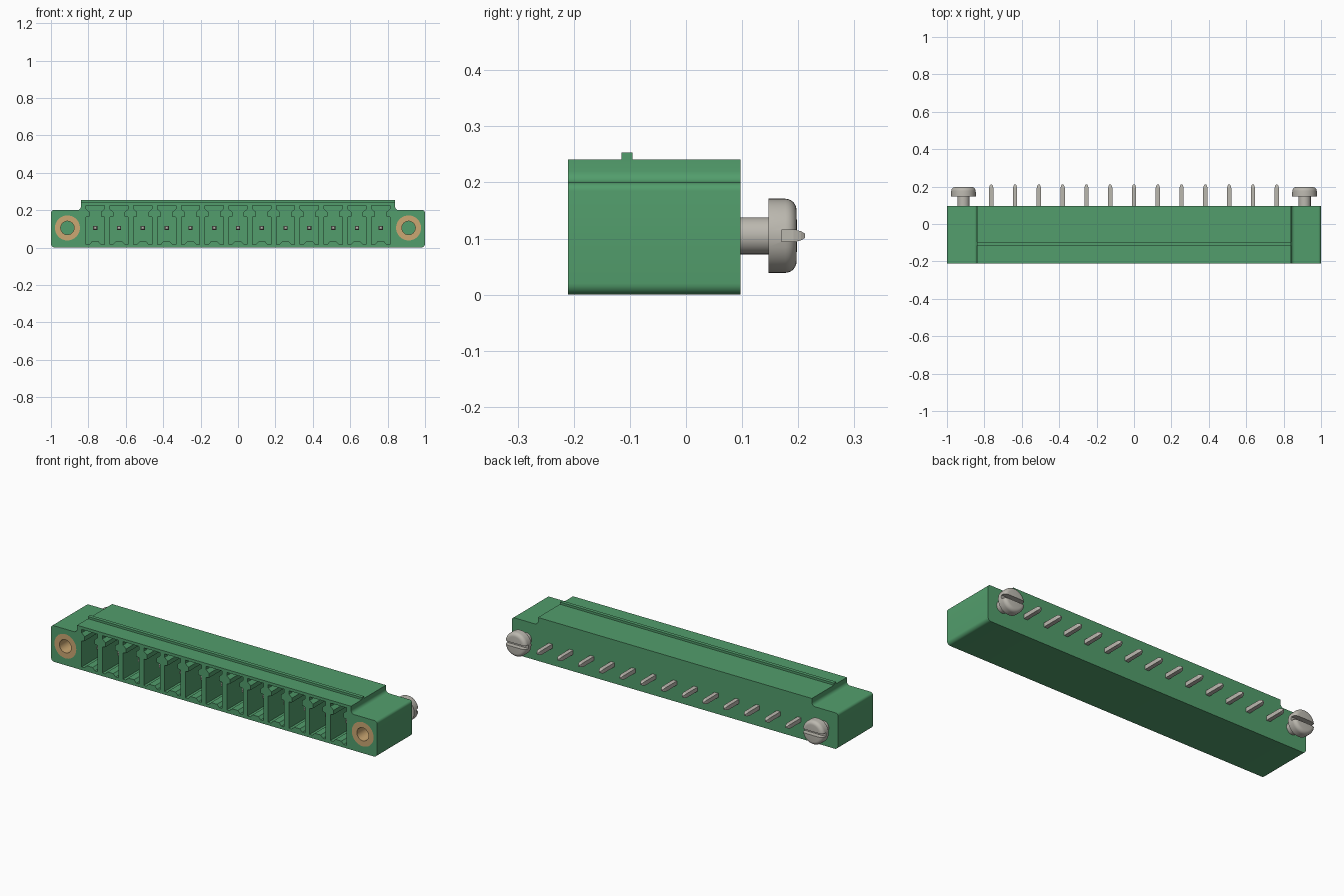
import bpy, bmesh, math

cube = bpy.data.objects.get("Cube")
if cube:
    bpy.data.objects.remove(cube, do_unlink=True)

FRONT, BACK = -0.21, 0.097      # housing faces
AXIS_Z = 0.105                  # height of pins and screws
PITCH, COUNT = 0.1272, 13
SCREW_X = 0.912


def material(name, rgb):
    m = bpy.data.materials.new(name)
    m.use_nodes = True
    m.diffuse_color = (*rgb, 1)
    bsdf = next(n for n in m.node_tree.nodes if n.type == 'BSDF_PRINCIPLED')
    bsdf.inputs["Base Color"].default_value = (*rgb, 1)
    return m


green = material("housing green", (0.085, 0.34, 0.15))
brass = material("brass", (0.60, 0.39, 0.17))
steel = material("pin steel", (0.50, 0.48, 0.43))


def finish(name, bm, mat):
    bmesh.ops.recalc_face_normals(bm, faces=bm.faces[:])
    me = bpy.data.meshes.new(name)
    bm.to_mesh(me)
    bm.free()
    me.materials.append(mat)
    ob = bpy.data.objects.new(name, me)
    bpy.context.collection.objects.link(ob)
    return ob


def add_prism(bm, pts, y0, y1, x=0.0, z=0.0):
    """Extrude an x-z outline along y."""
    a = [bm.verts.new((x + p, y0, z + q)) for p, q in pts]
    b = [bm.verts.new((x + p, y1, z + q)) for p, q in pts]
    bm.faces.new(a)
    bm.faces.new(b[::-1])
    for i in range(len(a)):
        j = (i + 1) % len(a)
        bm.faces.new((a[i], b[i], b[j], a[j]))


def add_lathe(bm, profile, x, closed=False, n=40):
    """Turn a (radius, y) profile about a y-parallel axis."""
    rings = []
    for r, y in profile:
        if r == 0:
            rings.append([bm.verts.new((x, y, AXIS_Z))] * n)
        else:
            rings.append([bm.verts.new((x + r * math.cos(t * math.tau / n), y,
                                        AXIS_Z + r * math.sin(t * math.tau / n)))
                          for t in range(n)])
    pairs = list(zip(rings, rings[1:]))
    if closed:
        pairs.append((rings[-1], rings[0]))
    for a, b in pairs:
        for i in range(n):
            j = (i + 1) % n
            bm.faces.new(list(dict.fromkeys((a[i], a[j], b[j], b[i]))))


def arc(cx, cz, r, a0, a1, steps=6):
    return [(cx + r * math.cos(math.radians(a0 + (a1 - a0) * i / steps)),
             cz + r * math.sin(math.radians(a0 + (a1 - a0) * i / steps)))
            for i in range(steps + 1)]


def mirrored(half):
    return half + [(-x, z) for x, z in reversed(half)]


def activate(ob):
    bpy.ops.object.select_all(action='DESELECT')
    ob.select_set(True)
    bpy.context.view_layer.objects.active = ob


def cut(ob, cutter):
    mod = ob.modifiers.new("cut", 'BOOLEAN')
    mod.operation, mod.solver, mod.object = 'DIFFERENCE', 'EXACT', cutter
    activate(ob)
    bpy.ops.object.modifier_apply(modifier=mod.name)
    bpy.data.objects.remove(cutter, do_unlink=True)


def smooth(ob):
    activate(ob)
    bpy.ops.object.shade_smooth_by_angle(angle=math.radians(35))


# Housing: stepped outline with rounded corners
half = (arc(0.98, 0.02, 0.02, -90, 0) + arc(0.985, 0.185, 0.015, 0, 90)
        + arc(0.86, 0.22, 0.02, 270, 180) + [(0.84, 0.241)])
bm = bmesh.new()
add_prism(bm, mirrored(half), FRONT, BACK)
housing = finish("housing", bm, green)

# Contact chambers: keyed openings with a raised bump in the floor
chamber = mirrored([(0.018, 0.032), (0.032, 0.017), (0.049, 0.017), (0.049, 0.162),
                    (0.030, 0.166), (0.030, 0.190), (0.049, 0.206), (0.049, 0.225)])
pin_x = [(i - (COUNT - 1) / 2) * PITCH for i in range(COUNT)]
bm = bmesh.new()
for x in pin_x:
    add_prism(bm, chamber, FRONT - 0.05, 0.045, x)
for s in (-1, 1):               # seats for the brass inserts
    add_lathe(bm, [(0, FRONT - 0.05), (0.067, FRONT - 0.05),
                   (0.067, FRONT + 0.12), (0, FRONT + 0.12)], s * SCREW_X)
cutter = finish("chamber_cutter", bm, green)
cutter.hide_render = True
cut(housing, cutter)
smooth(housing)

# Thin rib along the top
bm = bmesh.new()
add_prism(bm, [(-0.84, 0.236), (0.84, 0.236), (0.84, 0.253), (-0.84, 0.253)],
          -0.115, -0.095)
finish("top_rib", bm, green)

# Square contact pins with tapered ends
for i, x in enumerate(pin_x):
    bm = bmesh.new()
    rings = []
    for y, h in ((-0.138, 0.007), (-0.128, 0.0115), (0.192, 0.0115),
                 (0.205, 0.008), (0.212, 0.004)):
        rings.append([bm.verts.new((x + sx * h, y, AXIS_Z + sz * h))
                      for sx, sz in ((-1, -1), (1, -1), (1, 1), (-1, 1))])
    for a, b in zip(rings, rings[1:]):
        for k in range(4):
            j = (k + 1) % 4
            bm.faces.new((a[k], a[j], b[j], b[k]))
    bm.faces.new(rings[0])
    bm.faces.new(rings[-1])
    finish(f"pin_{i + 1}", bm, steel)

# Brass inserts and slotted screws at both ends
for s, side in ((1, "left"), (-1, "right")):
    x = s * SCREW_X
    bm = bmesh.new()
    add_lathe(bm, [(0.067, FRONT), (0.067, FRONT + 0.12),
                   (0.036, FRONT + 0.12), (0.036, FRONT)], x, closed=True)
    smooth(finish(f"insert_{side}", bm, brass))

    bm = bmesh.new()
    dome = [(r, y) for r, y in arc(0.046, 0.177, 0.020, 0, 90)]
    add_lathe(bm, [(0, BACK - 0.02), (0.033, BACK - 0.02), (0.033, 0.147),
                   (0.066, 0.147)] + dome + [(0, 0.198)], x)
    screw = finish(f"screw_{side}", bm, steel)
    bm = bmesh.new()
    add_prism(bm, [(-0.1, -0.0105), (0.1, -0.0105), (0.1, 0.0105), (-0.1, 0.0105)],
              0.17, 0.25, x, AXIS_Z)
    slot = finish("slot_cutter", bm, steel)
    slot.hide_render = True
    cut(screw, slot)
    smooth(screw)
